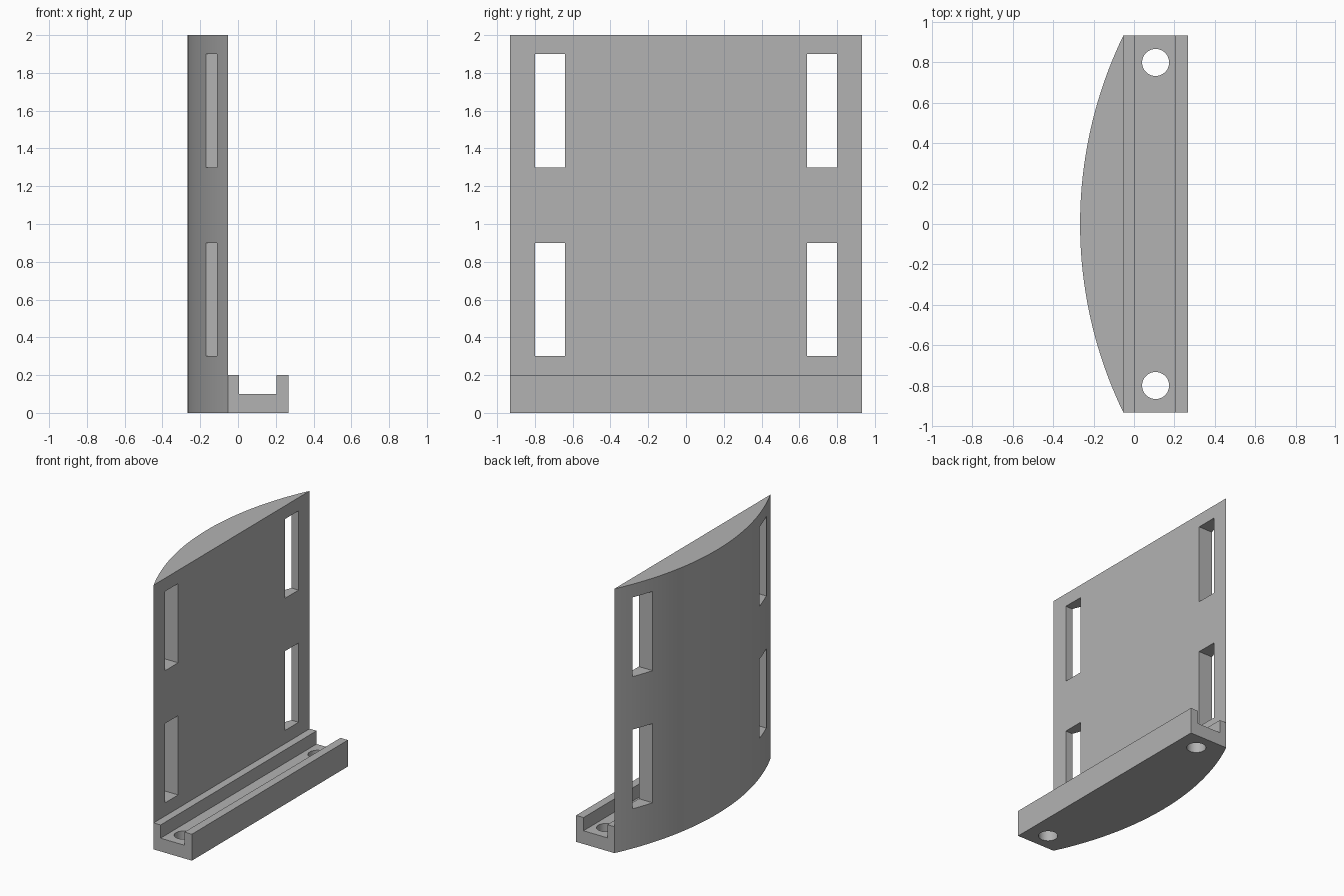
import bpy, bmesh, math
from mathutils import Matrix, Vector

cube = bpy.data.objects.get("Cube")
if cube:
    bpy.data.objects.remove(cube, do_unlink=True)

HALF = 0.933      # half width along y
BACK_X = -0.053   # flat face of the panel
EDGE_X = 0.267    # outermost x on both sides
HEIGHT = 2.0

grey = bpy.data.materials.new("plain grey")
grey.use_nodes = True
colour = (0.45, 0.45, 0.45, 1)
grey.diffuse_color = colour
grey.node_tree.nodes["Principled BSDF"].inputs["Base Color"].default_value = colour


def extrude(name, profile, offset):
    """Closed solid made by pushing a flat profile along an offset."""
    bm = bmesh.new()
    face = bm.faces.new([bm.verts.new(p) for p in profile])
    moved = bmesh.ops.extrude_face_region(bm, geom=[face])["geom"]
    bmesh.ops.translate(bm, vec=Vector(offset),
                        verts=[g for g in moved if isinstance(g, bmesh.types.BMVert)])
    bmesh.ops.recalc_face_normals(bm, faces=bm.faces)
    mesh = bpy.data.meshes.new(name)
    bm.to_mesh(mesh)
    bm.free()
    mesh.materials.append(grey)
    obj = bpy.data.objects.new(name, mesh)
    bpy.context.collection.objects.link(obj)
    return obj


def combine(target, other, operation):
    """Apply a boolean and discard the helper."""
    other.hide_render = True
    mod = target.modifiers.new(operation, 'BOOLEAN')
    mod.object, mod.operation, mod.solver = other, operation, 'EXACT'
    bpy.context.view_layer.objects.active = target
    bpy.ops.object.modifier_apply(modifier=mod.name)
    bpy.data.objects.remove(other, do_unlink=True)


# Panel: circular segment, flat towards +x and bulging towards -x
rise = EDGE_X + BACK_X
radius = (HALF ** 2 + rise ** 2) / (2 * rise)
sweep = math.asin(HALF / radius)
SEGMENTS = 64
arc = []
for i in range(SEGMENTS + 1):
    a = sweep * (2 * i / SEGMENTS - 1)
    arc.append((radius - EDGE_X - radius * math.cos(a), radius * math.sin(a), 0))
holder = extrude("curved_panel_with_rail", arc, (0, 0, HEIGHT))

# Rail: U-shaped channel along the foot of the flat face
channel = [(BACK_X, 0), (EDGE_X, 0), (EDGE_X, 0.2), (0.205, 0.2),
           (0.205, 0.1), (0.005, 0.1), (0.005, 0.2), (BACK_X, 0.2)]
rail = extrude("rail", [(x, -HALF, z) for x, z in channel], (0, 2 * HALF, 0))
combine(holder, rail, 'UNION')

for side in (-1, 1):
    # Strap slots, straight through the panel
    for low in (0.3, 1.3):
        slot = [(-1, side * y, z) for y, z in
                ((0.64, low), (0.8, low), (0.8, low + 0.6), (0.64, low + 0.6))]
        combine(holder, extrude("slot_cutter", slot, (2, 0, 0)), 'DIFFERENCE')
    # Screw holes in the channel floor
    ring = [(0.107 + 0.067 * math.cos(t), side * 0.8 + 0.067 * math.sin(t), -0.1)
            for t in (math.tau * i / 40 for i in range(40))]
    combine(holder, extrude("hole_cutter", ring, (0, 0, 0.5)), 'DIFFERENCE')

# Merge leftover coplanar faces and shade the curves smoothly
bm = bmesh.new()
bm.from_mesh(holder.data)
bmesh.ops.remove_doubles(bm, verts=bm.verts, dist=0.0001)
bmesh.ops.dissolve_limit(bm, angle_limit=0.001, verts=bm.verts, edges=bm.edges)
bmesh.ops.recalc_face_normals(bm, faces=bm.faces)
bm.to_mesh(holder.data)
bm.free()

for obj in bpy.context.selected_objects:
    obj.select_set(False)
holder.select_set(True)
bpy.context.view_layer.objects.active = holder
bpy.ops.object.shade_smooth_by_angle(angle=math.radians(30))
